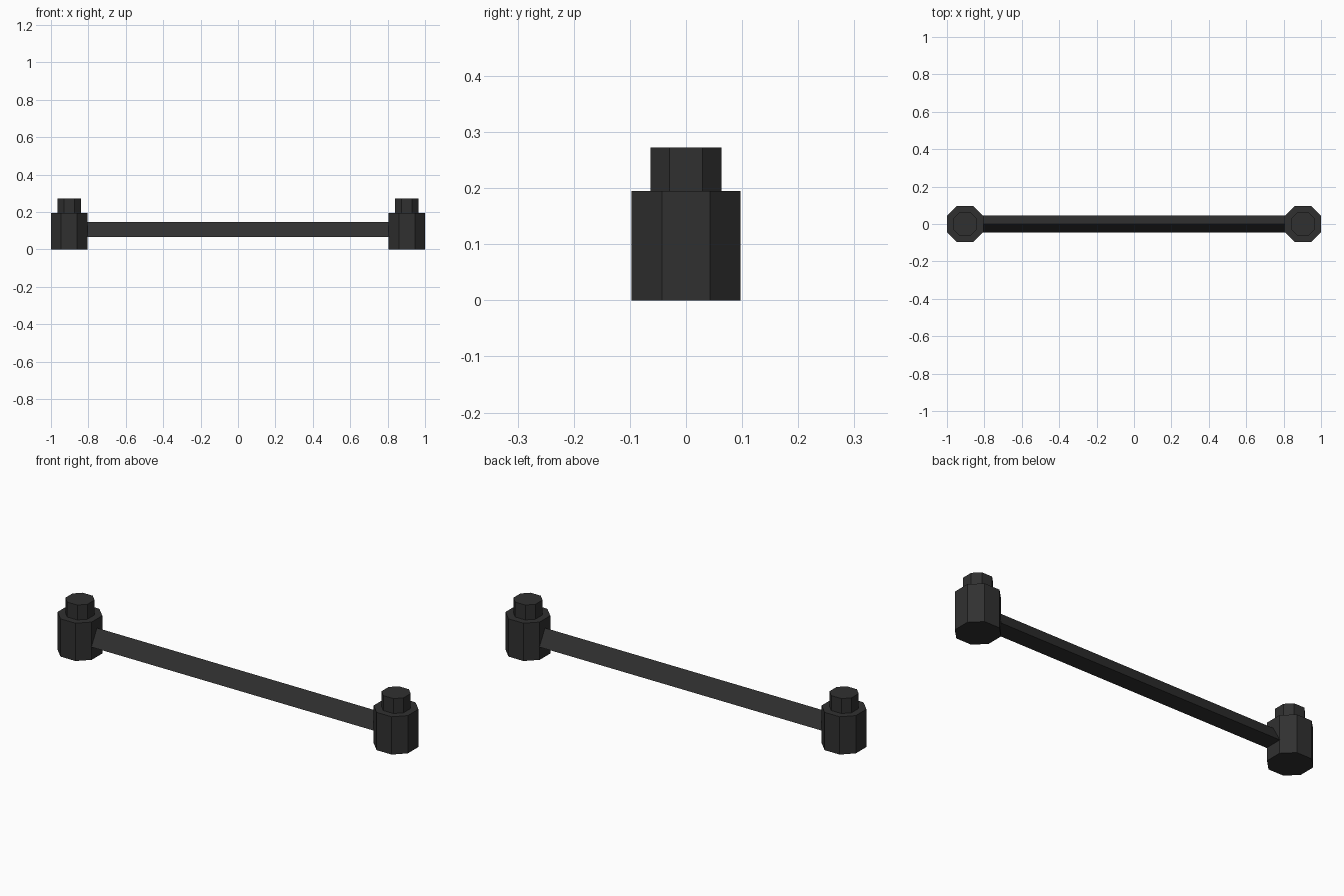
import bpy, bmesh

if "Cube" in bpy.data.objects:
    bpy.data.objects.remove(bpy.data.objects["Cube"])

black = bpy.data.materials.new("dark charcoal")
black.diffuse_color = (0.03, 0.03, 0.03, 1)
black.use_nodes = True
black.node_tree.nodes["Principled BSDF"].inputs["Base Color"].default_value = black.diffuse_color


def prism(name, lower, upper):
    """Closed prism between two matching rings of points."""
    bm = bmesh.new()
    a = [bm.verts.new(p) for p in lower]
    b = [bm.verts.new(p) for p in upper]
    n = len(a)
    bm.faces.new(a[::-1])
    bm.faces.new(b)
    for i in range(n):
        j = (i + 1) % n
        bm.faces.new((a[i], a[j], b[j], b[i]))
    bmesh.ops.recalc_face_normals(bm, faces=bm.faces)
    mesh = bpy.data.meshes.new(name)
    bm.to_mesh(mesh)
    bm.free()
    mesh.materials.append(black)
    obj = bpy.data.objects.new(name, mesh)
    bpy.context.collection.objects.link(obj)
    return obj


def octagon(cx, r, h, z):
    pts = [(r, -h), (r, h), (h, r), (-h, r), (-r, h), (-r, -h), (-h, -r), (h, -r)]
    return [(cx + x, y, z) for x, y in pts]


# end posts: wide octagonal base with a narrower knob on top
for side, s in (("left", -1), ("right", 1)):
    cx = s * 0.9025
    prism(side + "_post", octagon(cx, 0.0975, 0.043, 0), octagon(cx, 0.0975, 0.043, 0.195))
    prism(side + "_knob", octagon(cx, 0.063, 0.029, 0.195), octagon(cx, 0.063, 0.029, 0.272))

# triangular connecting bar, ridge upward
section = [(-0.046, 0.067), (0.046, 0.067), (0, 0.148)]
prism("connecting_bar",
      [(-0.81, y, z) for y, z in section],
      [(0.81, y, z) for y, z in section])
